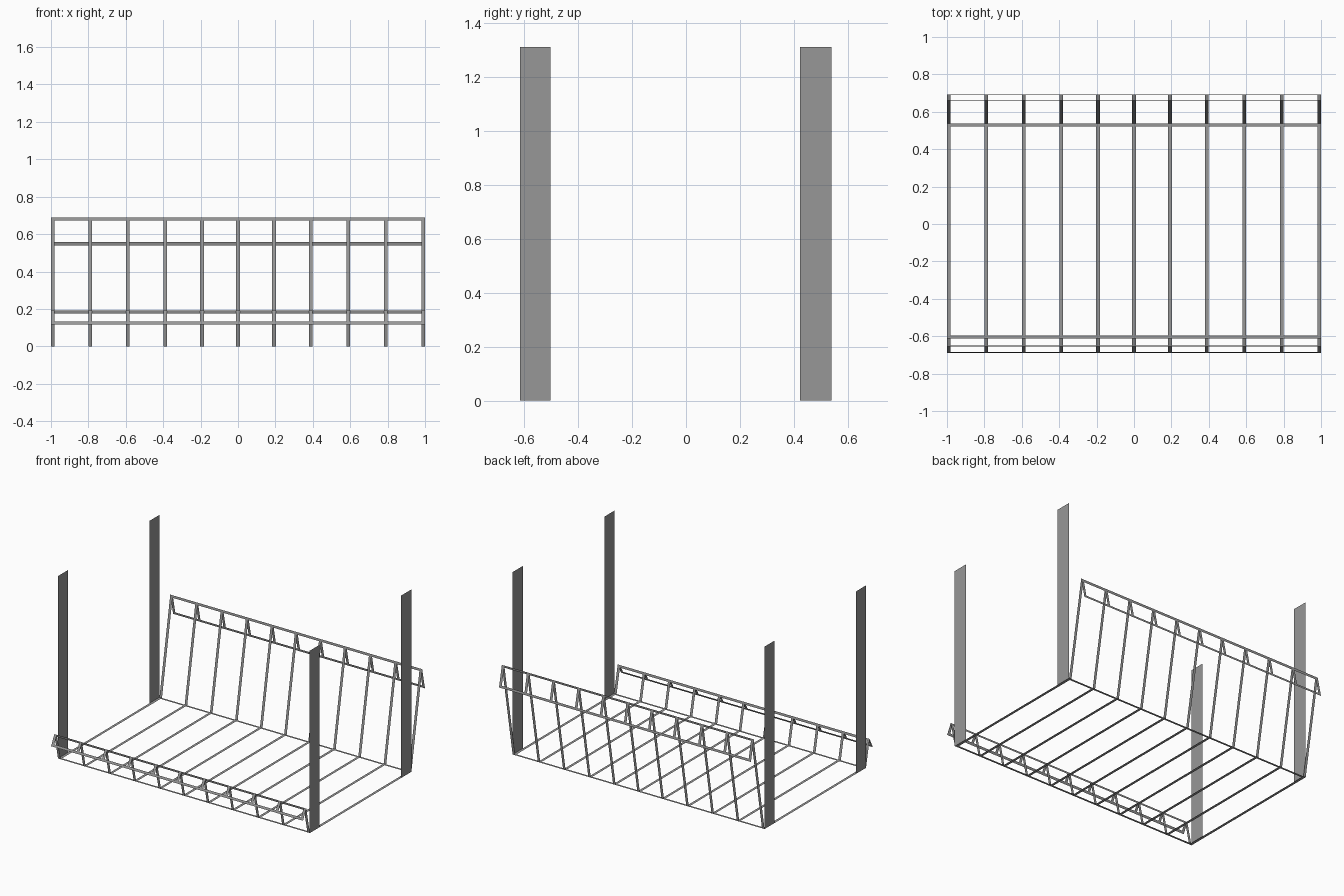
import bpy
from mathutils import Vector

if "Cube" in bpy.data.objects:
    bpy.data.objects.remove(bpy.data.objects["Cube"])

# One flat grey metal colour
metal = bpy.data.materials.new("grey_metal")
metal.diffuse_color = (0.31, 0.31, 0.31, 1)
metal.use_nodes = True
metal.node_tree.nodes["Principled BSDF"].inputs["Base Color"].default_value = metal.diffuse_color

HALF = 1.0       # half length of the rack
BAR = 0.017      # ribbon width of the long bars
RIB = 0.02       # ribbon width of the ribs
SIDE_RIBS = (0.192, 0.389, 0.589, 0.79, HALF - RIB / 2)
RIB_X = [0.0] + [s * x for x in SIDE_RIBS for s in (-1, 1)]


def make(name, quads):
    """Mesh of separate flat quads."""
    verts = [v for q in quads for v in q]
    faces = [tuple(range(i * 4, i * 4 + 4)) for i in range(len(quads))]
    mesh = bpy.data.meshes.new(name)
    mesh.from_pydata(verts, [], faces)
    mesh.materials.append(metal)
    obj = bpy.data.objects.new(name, mesh)
    bpy.context.collection.objects.link(obj)


def strip(a, b, x0, x1):
    """Flat ribbon between two (y, z) points, spanning x0..x1."""
    return [(x0, *a), (x1, *a), (x1, *b), (x0, *b)]


def panel(name, a, b, bar_a, bar_b):
    """Flat grid panel from a to b: ribs plus optional long bars at its ends."""
    a, b = Vector(a), Vector(b)
    step = (b - a).normalized() * BAR
    quads = []
    lo, hi = a, b
    if bar_a:
        lo = a + step
        quads.append(strip(a, lo, -HALF, HALF))
    if bar_b:
        hi = b - step
        quads.append(strip(hi, b, -HALF, HALF))
    for x in RIB_X:
        quads.append(strip(lo, hi, x - RIB / 2, x + RIB / 2))
    make(name, quads)


# Folded rack: floor, two leaning walls and their outward lips
front_foot, back_foot = (-0.613, 0.0), (0.538, 0.0)
front_top, back_top = (-0.654, 0.191), (0.66, 0.69)
panel("floor_grid", front_foot, back_foot, True, True)
panel("front_wall", front_foot, front_top, False, True)
panel("back_wall", back_foot, back_top, False, True)
panel("front_lip", front_top, (-0.691, 0.118), False, True)
panel("back_lip", back_top, (0.692, 0.54), False, True)

# Four tall thin corner posts
for side, x in (("left", -HALF), ("right", HALF)):
    for end, y0, y1 in (("front", -0.615, -0.502), ("back", 0.422, 0.538)):
        make(f"{end}_{side}_post",
             [[(x, y0, 0), (x, y1, 0), (x, y1, 1.309), (x, y0, 1.309)]])
